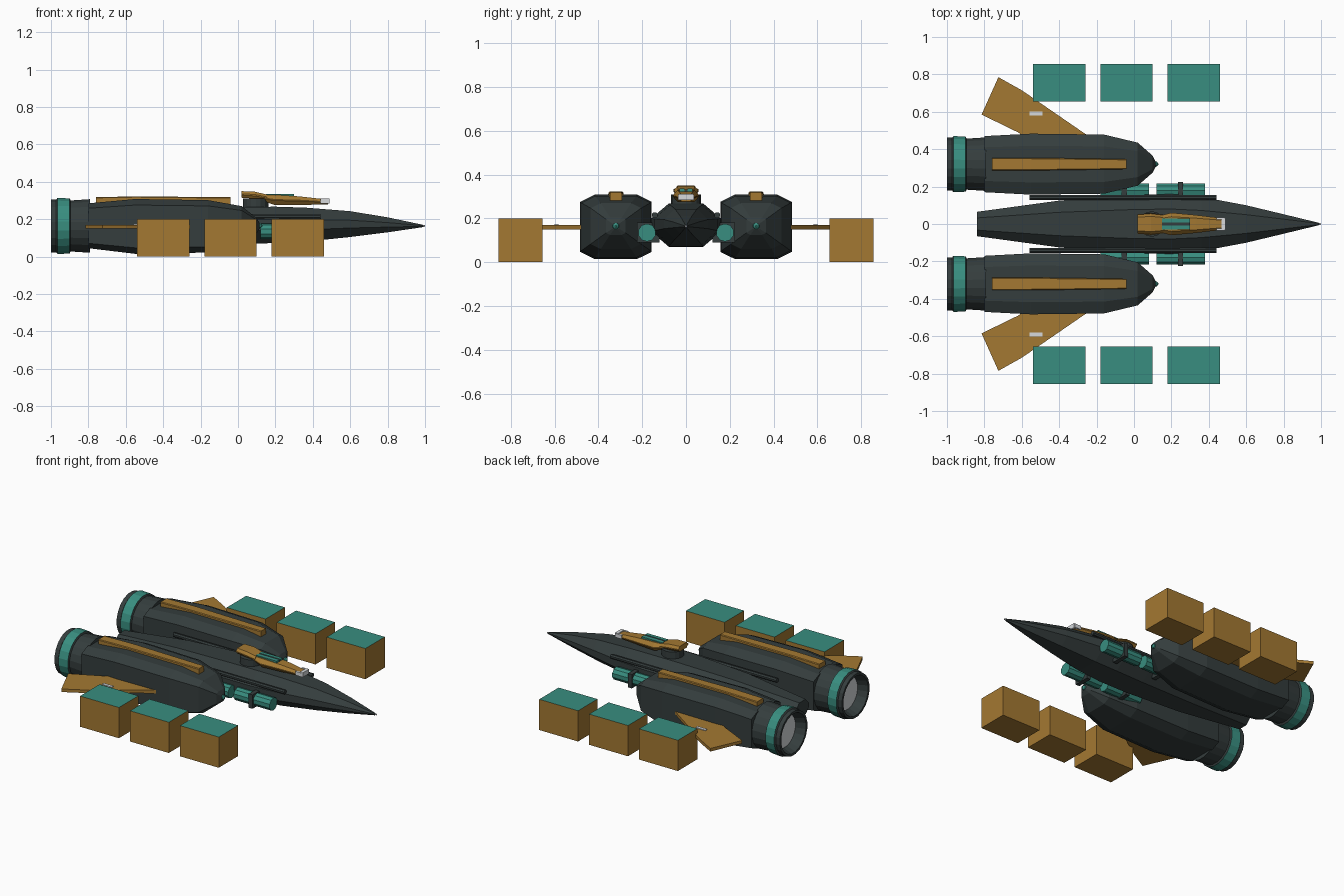
import bpy, bmesh, math

if "Cube" in bpy.data.objects:
    bpy.data.objects.remove(bpy.data.objects["Cube"])


def material(name, rgb):
    m = bpy.data.materials.new(name)
    m.diffuse_color = (*rgb, 1)
    m.use_nodes = True
    m.node_tree.nodes["Principled BSDF"].inputs["Base Color"].default_value = m.diffuse_color
    return m


DARK = material("dark_hull", (0.035, 0.047, 0.047))
GOLD = material("gold", (0.37, 0.19, 0.032))
TEAL = material("teal", (0.04, 0.27, 0.215))
PALE = material("pale_grey", (0.68, 0.70, 0.72))


def build(name, verts, faces, *mats, pick=None):
    """Make an object; pick(face) gives the material index."""
    me = bpy.data.meshes.new(name)
    me.from_pydata(verts, [], faces)
    for m in mats:
        me.materials.append(m)
    bm = bmesh.new()
    bm.from_mesh(me)
    bmesh.ops.recalc_face_normals(bm, faces=bm.faces)
    if pick:
        for f in bm.faces:
            f.material_index = pick(f)
    bm.to_mesh(me)
    bm.free()
    ob = bpy.data.objects.new(name, me)
    bpy.context.collection.objects.link(ob)
    return ob


def skin(rings):
    """Join equal rings of points into a closed skin."""
    n = len(rings[0])
    verts = [p for r in rings for p in r]
    faces = [(i * n + j, i * n + (j + 1) % n, (i + 1) * n + (j + 1) % n, (i + 1) * n + j)
             for i in range(len(rings) - 1) for j in range(n)]
    faces += [tuple(range(n)), tuple(range(len(verts) - n, len(verts)))]
    return verts, faces


def loft(name, stations, cy, cut_y, cut_z, *mats):
    """Octagonal body along x; station = x, half width, z bottom, z top."""
    prof = [(1, cut_z), (cut_y, 1), (-cut_y, 1), (-1, cut_z),
            (-1, -cut_z), (-cut_y, -1), (cut_y, -1), (1, -cut_z)]
    rings = [[(x, cy + w * a, (b + t) / 2 + (t - b) / 2 * c) for a, c in prof]
             for x, w, b, t in stations]
    return build(name, *skin(rings), *mats)


def lathe(name, prof, cy, cz, sides, *mats, pick=None):
    """Turned body around an x axis; profile = x, radius."""
    rings = [[(x, cy + r * math.cos((j + .5) * math.tau / sides),
               cz + r * math.sin((j + .5) * math.tau / sides)) for j in range(sides)]
             for x, r in prof]
    return build(name, *skin(rings), *mats, pick=pick)


def box(name, x0, x1, y0, y1, z0, z1, *mats, pick=None):
    rings = [[(x, y0, z0), (x, y1, z0), (x, y1, z1), (x, y0, z1)] for x in (x0, x1)]
    return build(name, *skin(rings), *mats, pick=pick)


# Central fuselage and nose tip
loft("fuselage", [(-.84, .065, .11, .21), (-.4, .125, .08, .25), (0, .155, .07, .265),
                  (.2, .16, .072, .267), (.36, .145, .08, .262), (.6, .10, .105, .243),
                  (.8, .052, .13, .21), (.99, .006, .158, .17)], 0, .5, .3, DARK)
lathe("nose_tip", [(.985, .006), (1.0, .004)], 0, .164, 8, PALE)

for s, side in ((1, "left"), (-1, "right")):
    cy = .32 * s
    # Engine pod
    loft("engine_pod_" + side,
         [(-.8, .15, .045, .285), (-.55, .163, .015, .308), (-.16, .158, .022, .302),
          (.02, .115, .06, .27), (.10, .045, .125, .205), (.115, .015, .15, .18)],
         cy, .6, .78, DARK)
    lathe("pod_sensor_" + side, [(.105, .008), (.113, .016), (.122, .014), (.13, .004)],
          cy, .165, 8, TEAL)

    # Nozzle: dark cone, teal band, hollow end with pale disc
    def nozzle_colour(f):
        x = f.calc_center_median().x
        if len(f.verts) > 4:
            return 2 if x < -.9 else 0
        r = math.hypot(f.calc_center_median().y - cy, f.calc_center_median().z - .164)
        return 1 if -.96 < x < -.905 and r > .13 else 0
    lathe("nozzle_" + side,
          [(-.79, .145), (-.895, .138), (-.9, .149), (-.965, .152), (-.972, .143),
           (-1.0, .143), (-1.0, .128), (-.94, .105)], cy, .164, 20, DARK, TEAL, PALE,
          pick=nozzle_colour)

    # Top spine on the pod
    loft("pod_spine_" + side, [(-.76, .034, .28, .318), (-.55, .034, .28, .322),
                               (-.04, .027, .27, .318)], cy, .85, .8, GOLD)

    # Swept fin with pale marker plate
    outline = [(-.2, .44), (-.6, .715), (-.725, .785), (-.815, .585), (-.62, .49), (-.55, .44)]
    build("fin_" + side, *skin([[(x, s * y, z) for x, y in outline] for z in (.15, .17)]), GOLD)
    box("fin_marker_" + side, -.56, -.49, s * .581, s * .601, .165, .175, PALE)

    # Side rail, canisters and clamps
    lathe("side_rail_" + side, [(-.56, .014), (.44, .014)], s * .142, .215, 8, DARK)
    for i, x in enumerate((-.05, .25)):
        lathe(f"canister_{side}_{i}", [(x - .13, .041), (x + .13, .041)],
              s * .178, .135, 10, TEAL)
        box(f"canister_clamp_{side}_{i}", x - .016, x + .012, s * .12, s * .224,
            .09, .181, DARK)

    # Row of cargo crates with teal lids
    for i in range(3):
        x = -.4 + .36 * i
        box(f"crate_{side}_{i}", x - .14, x + .14, s * .655, s * .855, 0, .2, GOLD, TEAL,
            pick=lambda f: 1 if f.normal.z > .5 else 0)

# Dorsal turret
bpy.ops.mesh.primitive_cylinder_add(vertices=16, radius=.068, depth=.06, location=(.095, 0, .28))
bpy.context.object.name = "turret_base"
bpy.context.object.data.materials.append(DARK)
loft("turret_rear", [(.02, .052, .315, .35), (.09, .058, .31, .347), (.155, .05, .30, .332)],
     0, .7, -.2, GOLD)
loft("turret_front", [(.14, .045, .295, .328), (.2, .06, .275, .33), (.33, .048, .277, .322),
                      (.48, .03, .278, .305)], 0, .65, .1, GOLD)
for s, side in ((1, "left"), (-1, "right")):
    box("turret_panel_" + side, .15, .30, s * .007, s * .03, .318, .336, TEAL)
    box("muzzle_arm_" + side, .44, .485, s * .024, s * .036, .285, .31, PALE)
box("turret_slot", .15, .30, -.007, .007, .318, .333, DARK)
box("muzzle_bar", .468, .49, -.032, .032, .283, .312, PALE)
